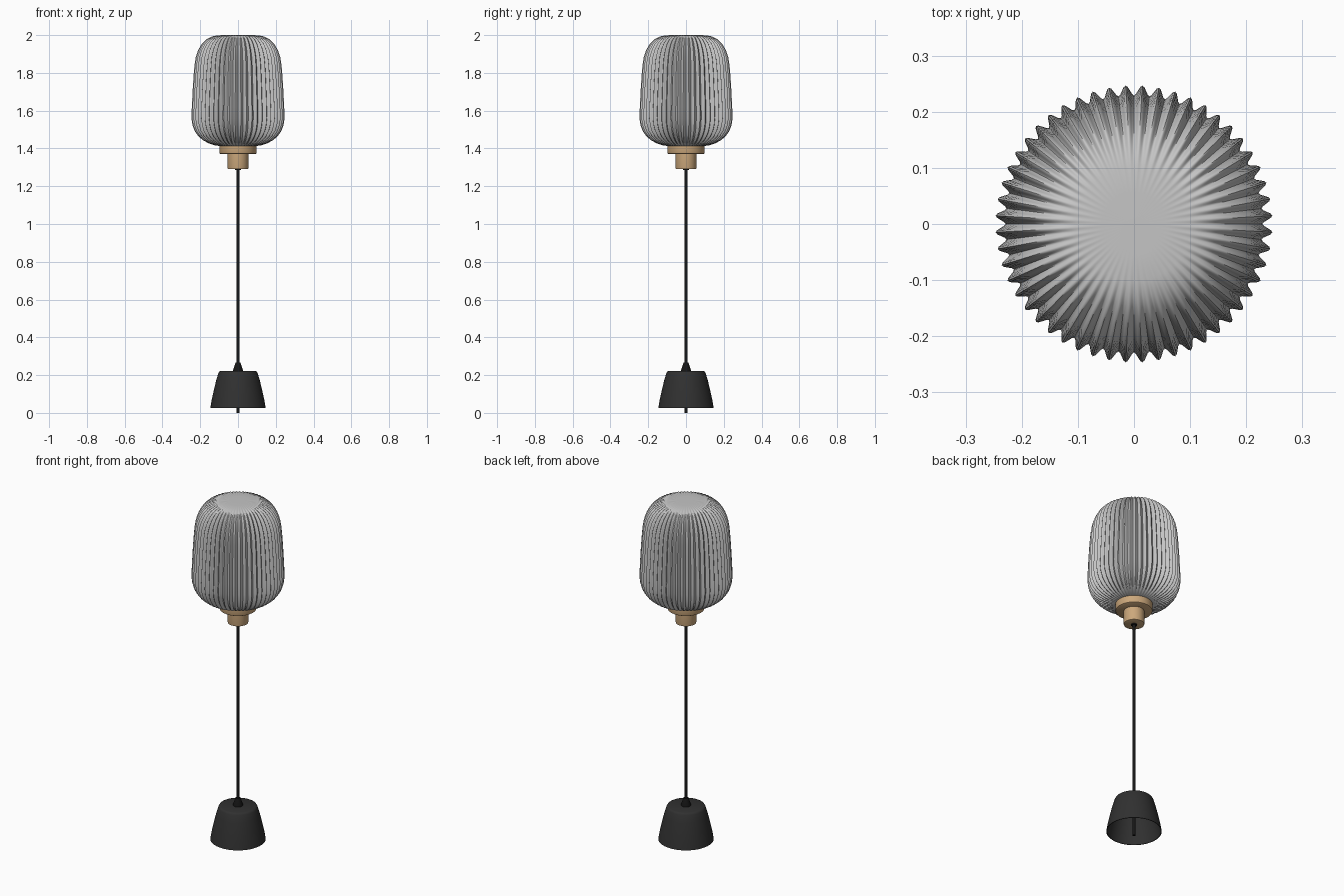
import bpy, bmesh, math

if "Cube" in bpy.data.objects:
    bpy.data.objects.remove(bpy.data.objects["Cube"])


def material(name, rgb):
    m = bpy.data.materials.new(name)
    m.diffuse_color = (*rgb, 1)
    m.use_nodes = True
    m.node_tree.nodes["Principled BSDF"].inputs["Base Color"].default_value = m.diffuse_color
    return m


GLASS = material("grey glass", (0.56, 0.56, 0.56))
WOOD = material("light wood", (0.60, 0.39, 0.20))
CHARCOAL = material("charcoal", (0.03, 0.03, 0.03))
BLACK = material("black", (0.008, 0.008, 0.008))


def lathe(name, profile, mat, sides=48, radius=None, closed=False, angle=35):
    """Spin (r, z) points around z; radius(r, angle) may reshape each ring."""
    bm = bmesh.new()
    rings = []
    for r, z in profile:
        if r == 0:
            rings.append([bm.verts.new((0, 0, z))] * sides)
            continue
        ring = []
        for i in range(sides):
            a = 2 * math.pi * i / sides
            q = radius(r, a) if radius else r
            ring.append(bm.verts.new((q * math.cos(a), q * math.sin(a), z)))
        rings.append(ring)
    pairs = list(zip(rings, rings[1:])) + ([(rings[-1], rings[0])] if closed else [])
    for lo, hi in pairs:
        for i in range(sides):
            j = (i + 1) % sides
            corners = list(dict.fromkeys((lo[i], lo[j], hi[j], hi[i])))
            if len(corners) > 2:  # nothing to span between two points on the axis
                bm.faces.new(corners)
    bmesh.ops.recalc_face_normals(bm, faces=bm.faces)
    mesh = bpy.data.meshes.new(name)
    bm.to_mesh(mesh)
    bm.free()
    mesh.materials.append(mat)
    ob = bpy.data.objects.new(name, mesh)
    bpy.context.collection.objects.link(ob)
    bpy.ops.object.select_all(action='DESELECT')
    ob.select_set(True)
    bpy.context.view_layer.objects.active = ob
    bpy.ops.object.shade_smooth_by_angle(angle=math.radians(angle))
    return ob


# Pleated glass shade: ribs fade out towards the flat top disc
RIBS = 52


def pleat(r, a):
    depth = 0.018 * min(1, max(0, (r - 0.05) / 0.15))
    return r - depth * (0.5 + 0.5 * math.cos(RIBS * a))


shade = [(0, 1.412), (0.09, 1.412), (0.125, 1.417), (0.155, 1.427), (0.185, 1.443),
         (0.21, 1.464), (0.23, 1.492), (0.242, 1.525), (0.247, 1.56), (0.245, 1.62),
         (0.241, 1.70), (0.236, 1.78), (0.231, 1.84), (0.224, 1.885), (0.211, 1.922),
         (0.192, 1.954), (0.167, 1.978), (0.138, 1.993), (0.105, 1.999),
         (0.057, 2.0), (0, 2.0)]
lathe("shade", shade, GLASS, RIBS * 8, pleat, angle=60)

# Wooden collar and lamp holder, with softened edges
lathe("collar", [(0, 1.37), (0.092, 1.37), (0.097, 1.373), (0.099, 1.378),
                 (0.099, 1.412), (0, 1.412)], WOOD)
lathe("holder", [(0, 1.29), (0.05, 1.29), (0.054, 1.292), (0.055, 1.296),
                 (0.055, 1.375), (0, 1.375)], WOOD)

# Cord, its bushing below the holder, and the tapered grip on the canopy
lathe("cord", [(0, 0), (0.008, 0), (0.008, 1.30), (0, 1.30)], BLACK, 16)
lathe("bushing", [(0, 1.286), (0.016, 1.286), (0.016, 1.295), (0, 1.295)], BLACK, 24)
lathe("cord_grip", [(0, 0.215), (0.026, 0.215), (0.026, 0.228), (0.013, 0.266),
                    (0, 0.266)], BLACK, 24)

# Hollow canopy, open underneath
canopy = [(0.147, 0.025), (0.139, 0.07), (0.128, 0.12), (0.116, 0.17), (0.104, 0.211),
          (0.099, 0.219), (0.092, 0.222), (0, 0.222),
          (0, 0.217), (0.09, 0.217), (0.099, 0.21), (0.112, 0.17), (0.124, 0.12),
          (0.135, 0.07), (0.143, 0.025)]
lathe("canopy", canopy, CHARCOAL, 64, closed=True)
